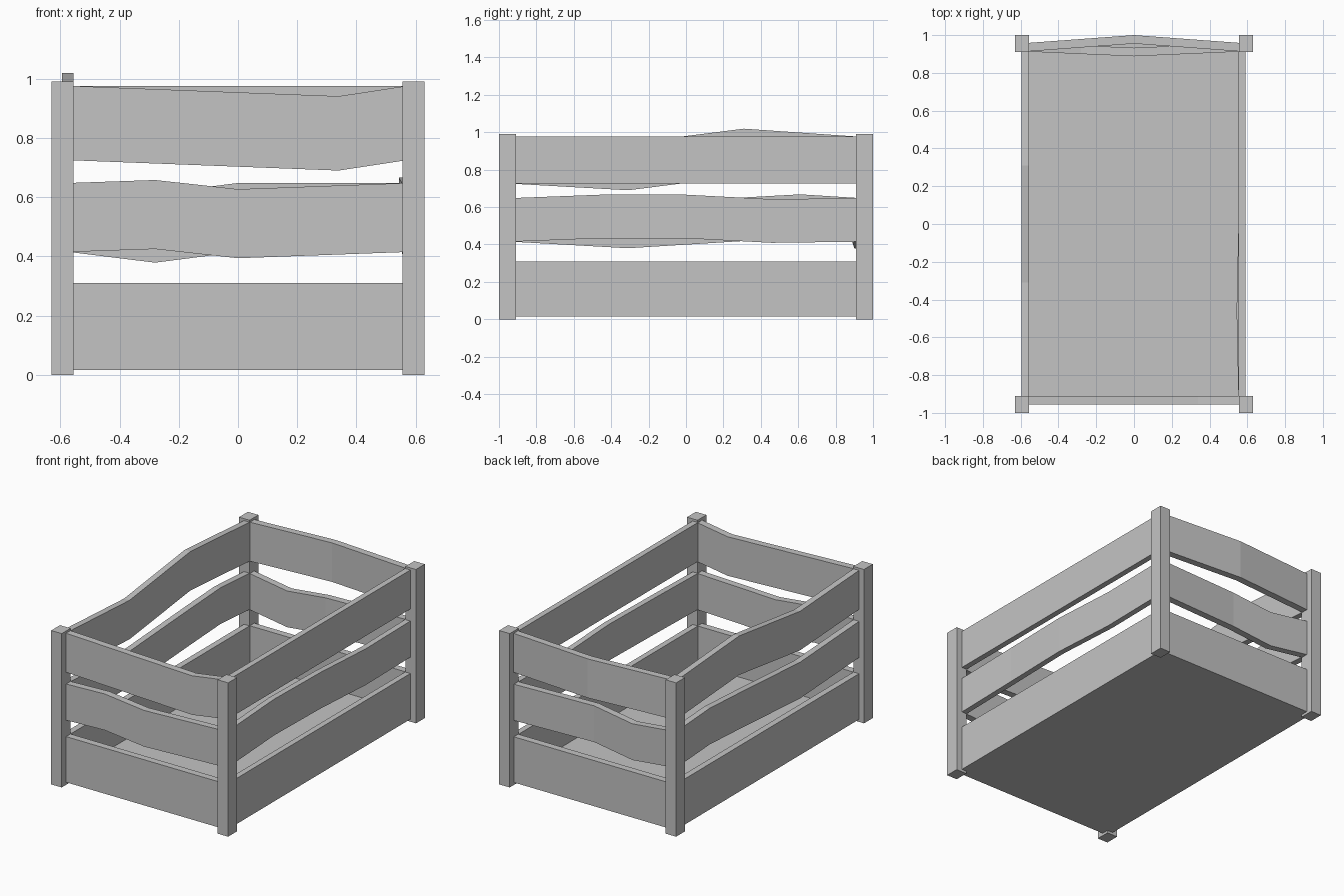
import bpy
import bmesh

cube = bpy.data.objects.get("Cube")
if cube:
    bpy.data.objects.remove(cube, do_unlink=True)

# Single plain grey
grey = bpy.data.materials.new("plain grey")
grey.use_nodes = True
colour = (0.55, 0.55, 0.55, 1)
grey.diffuse_color = colour
grey.node_tree.nodes["Principled BSDF"].inputs["Base Color"].default_value = colour


def finish(bm, name):
    bmesh.ops.recalc_face_normals(bm, faces=bm.faces)
    mesh = bpy.data.meshes.new(name)
    bm.to_mesh(mesh)
    bm.free()
    mesh.materials.append(grey)
    obj = bpy.data.objects.new(name, mesh)
    bpy.context.collection.objects.link(obj)


def plank(name, axis, across, z_range, bends=()):
    """Board along an axis; each bend is (position, lift, sideways shift)."""
    half = 0.57 if axis == "x" else 0.93
    stations = [(-half, 0, 0), *bends, (half, 0, 0)]
    lo, hi = across
    bottom, top = z_range
    bm = bmesh.new()
    rings = []
    for t, lift, shift in stations:
        ring = []
        for side, z in ((lo, bottom), (hi, bottom), (hi, top), (lo, top)):
            s = side + shift
            co = (t, s, z + lift) if axis == "x" else (s, t, z + lift)
            ring.append(bm.verts.new(co))
        rings.append(ring)
    for a, b in zip(rings, rings[1:]):
        for i in range(4):
            j = (i + 1) % 4
            bm.faces.new((a[i], a[j], b[j], b[i]))
    bm.faces.new(rings[0])
    bm.faces.new(rings[-1])
    finish(bm, name)


def box(name, x, y, z):
    bm = bmesh.new()
    bmesh.ops.create_cube(bm, size=1)
    for v in bm.verts:
        for i, (lo, hi) in enumerate((x, y, z)):
            v.co[i] = hi if v.co[i] > 0 else lo
    finish(bm, name)


# Corner posts
for sx, side in ((-1, "right"), (1, "left")):
    for sy, end in ((-1, "front"), (1, "back")):
        box(f"{end}_{side}_post", sorted((sx * 0.555, sx * 0.63)),
            sorted((sy * 0.91, sy * 1.0)), (0, 0.99))

# Floor board
box("floor", (-0.56, 0.56), (-0.915, 0.915), (0.016, 0.06))

# Wall positions and board heights
walls = {
    "front": ("x", (-0.955, -0.91)),
    "back": ("x", (0.913, 0.958)),
    "right": ("y", (-0.595, -0.555)),
    "left": ("y", (0.553, 0.59)),
}
levels = {"lower": (0.016, 0.31), "middle": (0.415, 0.648), "upper": (0.725, 0.976)}

# Warped boards: bends along each one
warps = {
    ("front", "upper"): [(0.34, -0.035, 0)],
    ("front", "middle"): [(-0.28, 0.01, 0), (0, -0.021, 0)],
    ("back", "upper"): [(0, 0, 0.042)],
    ("back", "middle"): [(-0.28, -0.036, -0.013), (0, 0, -0.025)],
    ("right", "upper"): [(-0.31, -0.035, 0), (0.31, 0.043, 0)],
    ("right", "middle"): [(-0.31, -0.035, 0), (0.3, 0.003, 0), (0.61, 0.02, 0)],
    ("left", "middle"): [(-0.46, 0.018, -0.01), (0, 0.018, 0), (0.46, -0.006, 0)],
}
for wall, (axis, across) in walls.items():
    for level, z_range in levels.items():
        plank(f"{wall}_{level}_plank", axis, across, z_range,
              warps.get((wall, level), ()))
